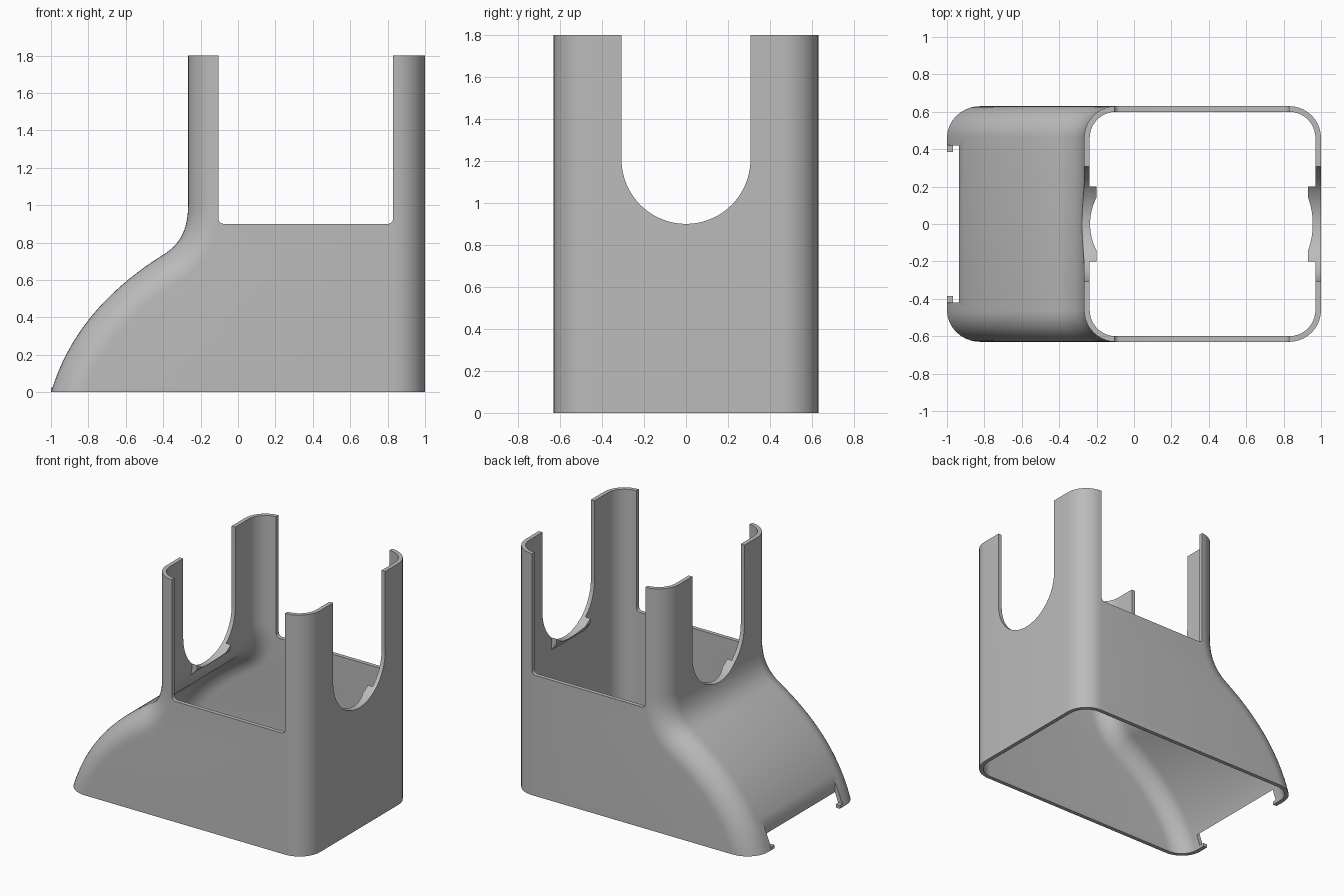
import bpy, bmesh, math
from mathutils import Vector
from mathutils.geometry import interpolate_bezier

if "Cube" in bpy.data.objects:
    bpy.data.objects.remove(bpy.data.objects["Cube"], do_unlink=True)

HALF_WIDTH, RADIUS, WALL, TOP = 0.63, 0.17, 0.03, 1.8
CORNER_STEPS = 10

grey = bpy.data.materials.new("plain grey")
grey.use_nodes = True
grey.diffuse_color = (0.5, 0.5, 0.5, 1)
grey.node_tree.nodes["Principled BSDF"].inputs["Base Color"].default_value = (0.5, 0.5, 0.5, 1)


def make_object(name, bm):
    bmesh.ops.recalc_face_normals(bm, faces=bm.faces)
    mesh = bpy.data.meshes.new(name)
    bm.to_mesh(mesh)
    bm.free()
    mesh.materials.append(grey)
    obj = bpy.data.objects.new(name, mesh)
    bpy.context.collection.objects.link(obj)
    return obj


def slope_profile():
    """Curved chute outline in the xz plane, from below the floor to the neck."""
    def bez(*p):
        return interpolate_bezier(*[Vector((x, 0, z)) for x, z in p], 18)
    lower = bez((-1, 0), (-0.9, 0.33), (-0.68, 0.56), (-0.4, 0.735))
    upper = bez((-0.4, 0.735), (-0.31, 0.79), (-0.267, 0.87), (-0.267, 1.0))
    return [Vector((-1.06, 0, -0.2))] + lower + upper[1:]


def tube(name, inset, top):
    """Closed solid: chute on the left, upright on the right, all edges rounded."""
    path = slope_profile() + [Vector((-0.267, 0, 1.05)), Vector((-0.267, 0, top))]
    r, w = RADIUS - inset, HALF_WIDTH - inset
    bm = bmesh.new()
    rings = []
    for i, p in enumerate(path):
        t = (path[min(i + 1, len(path) - 1)] - path[max(i - 1, 0)]).normalized()
        n = Vector((t.z, 0, -t.x))
        half = []
        for k in range(CORNER_STEPS + 1):
            a = k / CORNER_STEPS * math.pi / 2
            half.append(p + n * (inset + r * (1 - math.cos(a)))
                        + Vector((0, w - r + r * math.sin(a), 0)))
        for k in range(CORNER_STEPS + 1):
            a = k / CORNER_STEPS * math.pi / 2
            half.append(Vector((1 - inset - r + r * math.sin(a),
                                w - r + r * math.cos(a), p.z)))
        ring = half + [Vector((v.x, -v.y, v.z)) for v in reversed(half)]
        rings.append([bm.verts.new(v) for v in ring])
    for a, b in zip(rings, rings[1:]):
        for j in range(len(a)):
            k = (j + 1) % len(a)
            bm.faces.new((a[j], a[k], b[k], b[j]))
    bm.faces.new(rings[0])
    bm.faces.new(rings[-1])
    return make_object(name, bm)


def prism(name, points, axis, start, end):
    """Extrude a (horizontal, z) outline along x or y."""
    def place(h, z, d):
        return (d, h, z) if axis == "x" else (h, d, z)
    bm = bmesh.new()
    face = bm.faces.new([bm.verts.new(place(h, z, start)) for h, z in points])
    out = bmesh.ops.extrude_face_region(bm, geom=[face])
    verts = [g for g in out["geom"] if isinstance(g, bmesh.types.BMVert)]
    bmesh.ops.translate(bm, verts=verts, vec=place(0, 0, end - start))
    return make_object(name, bm)


def box(name, x0, x1, y0, y1, z0, z1):
    return prism(name, [(x0, z0), (x1, z0), (x1, z1), (x0, z1)], "y", y0, y1)


def arc(cx, cz, r, a0, a1, steps):
    angles = [math.radians(a0 + (a1 - a0) * i / steps) for i in range(steps + 1)]
    return [(cx + r * math.cos(a), cz + r * math.sin(a)) for a in angles]


def combine(target, tool, operation):
    """Apply a boolean and discard the helper."""
    mod = target.modifiers.new(tool.name, "BOOLEAN")
    mod.operation, mod.object, mod.solver = operation, tool, "EXACT"
    graph = bpy.context.evaluated_depsgraph_get()
    result = bpy.data.meshes.new_from_object(target.evaluated_get(graph))
    target.modifiers.clear()
    target.data = result
    bpy.data.objects.remove(tool, do_unlink=True)


# Hollow shell, open at top and bottom
shell = tube("hopper_shell", 0, TOP)
combine(shell, tube("cavity", WALL, TOP + 0.1), "DIFFERENCE")
combine(shell, box("floor_cut", -2, 2, -2, 2, -1, 0), "DIFFERENCE")

# Wedge ledges inside the two end walls
for name, wall, lip, back in (("left_ledge", 0.985, 0.93, 0.985),
                              ("right_ledge", -0.275, -0.2, -0.255)):
    wedge = [(lip, 1.1), (lip, 0.935), (wall, 0.86), (back, 1.1)]
    combine(shell, prism(name, wedge, "y", -0.2, 0.2), "UNION")

# U-shaped openings through the end walls
u_shape = arc(0, 1.207, 0.307, 180, 360, 40) + [(0.307, 2), (-0.307, 2)]
combine(shell, prism("u_cut", u_shape, "x", -0.6, 1.2), "DIFFERENCE")

# Wide openings with rounded lower corners through the side walls
gap = (arc(-0.075, 0.93, 0.03, 180, 270, 6) + arc(0.8, 0.93, 0.03, 270, 360, 6)
       + [(0.83, 2), (-0.105, 2)])
combine(shell, prism("side_cut", gap, "y", -1, 1), "DIFFERENCE")

# Notch at the foot of the chute
combine(shell, box("notch_cut", -1.2, -0.935, -0.42, 0.42, -0.5, 0.3), "DIFFERENCE")

bpy.context.view_layer.objects.active = shell
shell.select_set(True)
bpy.ops.object.shade_smooth_by_angle(angle=math.radians(30))

# Small nibs at the notch ends
for name, side in (("back_nib", 1), ("front_nib", -1)):
    y0, y1 = sorted((side * 0.385, side * 0.425))
    box(name, -1, -0.967, y0, y1, 0, 0.025)
